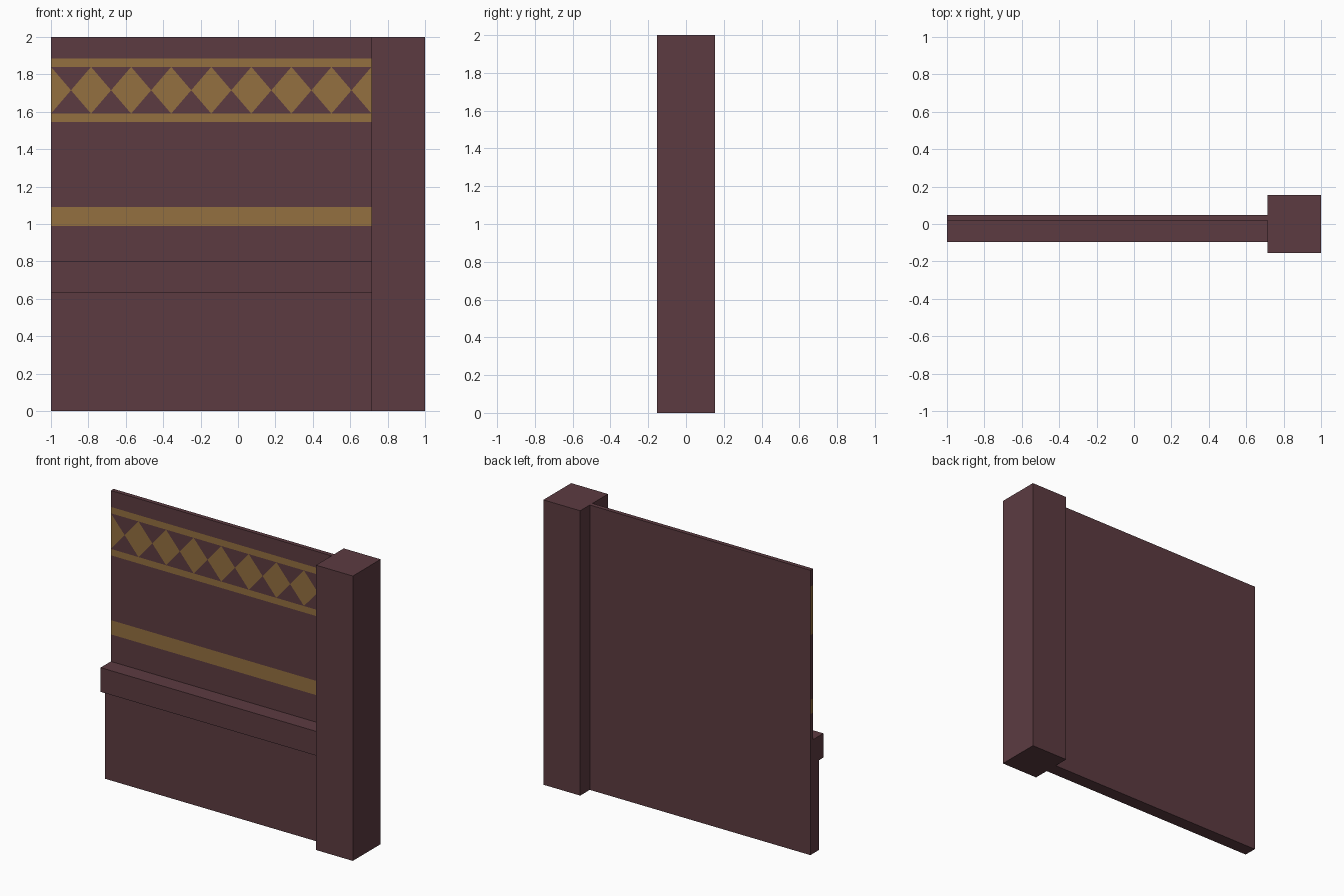
import bpy
import bmesh
from mathutils import Vector

cube = bpy.data.objects.get("Cube")
if cube:
    bpy.data.objects.remove(cube, do_unlink=True)


def material(name, rgb):
    mat = bpy.data.materials.new(name)
    mat.use_nodes = True
    mat.diffuse_color = (*rgb, 1)
    mat.node_tree.nodes["Principled BSDF"].inputs["Base Color"].default_value = (*rgb, 1)
    return mat


def add_object(name, bm, mats):
    mesh = bpy.data.meshes.new(name)
    bm.to_mesh(mesh)
    bm.free()
    for mat in mats:
        mesh.materials.append(mat)
    obj = bpy.data.objects.new(name, mesh)
    bpy.context.collection.objects.link(obj)
    return obj


def cut(bm, faces, point, normal):
    geom = set(faces)
    for f in faces:
        geom.update(f.edges, f.verts)
    bmesh.ops.bisect_plane(bm, geom=list(geom), plane_co=point, plane_no=normal, dist=1e-5)


maroon = material("maroon", (0.107, 0.044, 0.053))
gold = material("gold", (0.296, 0.162, 0.051))

LEFT, SEAM = -1.0, 0.714       # wall end and pillar side
STRIPES = [(0.99, 1.09), (1.545, 1.59), (1.84, 1.885)]
LOW, HIGH = 1.59, 1.84         # diamond frieze
MID, HALF = (LOW + HIGH) / 2, (HIGH - LOW) / 2
STEP = (SEAM - LEFT) / 8

# Wall with plinth and ledge: side profile (y, z) extruded along x
profile = [(0.048, 0), (-0.045, 0), (-0.045, 0.63), (-0.096, 0.63),
           (-0.096, 0.80), (0.018, 0.80), (0.018, 2), (0.048, 2)]
bm = bmesh.new()
end = bm.faces.new([bm.verts.new((LEFT, y, z)) for y, z in profile])
ext = bmesh.ops.extrude_face_region(bm, geom=[end])
bmesh.ops.translate(bm, vec=(SEAM + 0.006 - LEFT, 0, 0),
                    verts=[v for v in ext["geom"] if isinstance(v, bmesh.types.BMVert)])
bmesh.ops.recalc_face_normals(bm, faces=bm.faces)

# Horizontal cuts for the stripes
for z in sorted({z for stripe in STRIPES for z in stripe}):
    cut(bm, bm.faces[:], (0, 0, z), (0, 0, 1))


# Diagonal cuts for the diamonds, on the front of the frieze only
def frieze_faces():
    return [f for f in bm.faces if f.normal.y < -0.5
            and LOW < f.calc_center_median().z < HIGH]


for k in range(8):
    for slope in (1, -1):
        node = Vector((LEFT + (k + 0.5) * STEP, 0, MID))
        cut(bm, frieze_faces(), node, (2 * HALF, 0, -slope * STEP))


# Gold by height and by distance from the nearest diamond centre
def is_gold(face):
    if face.normal.y > -0.5 and face.normal.x > -0.5:
        return False
    c = face.calc_center_median()
    if LOW < c.z < HIGH:
        t = (c.x - LEFT) / STEP
        return abs(t - round(t)) * 2 + abs(c.z - MID) / HALF < 1
    return any(a < c.z < b for a, b in STRIPES)


bm.normal_update()
for f in bm.faces:
    f.material_index = int(is_gold(f))
add_object("wall_panel", bm, [maroon, gold])

# Square end pillar
bm = bmesh.new()
bmesh.ops.create_cube(bm, size=1)
bmesh.ops.scale(bm, vec=(1 - SEAM, 0.308, 2), verts=bm.verts)
bmesh.ops.translate(bm, vec=((1 + SEAM) / 2, 0, 1), verts=bm.verts)
add_object("end_pillar", bm, [maroon])
